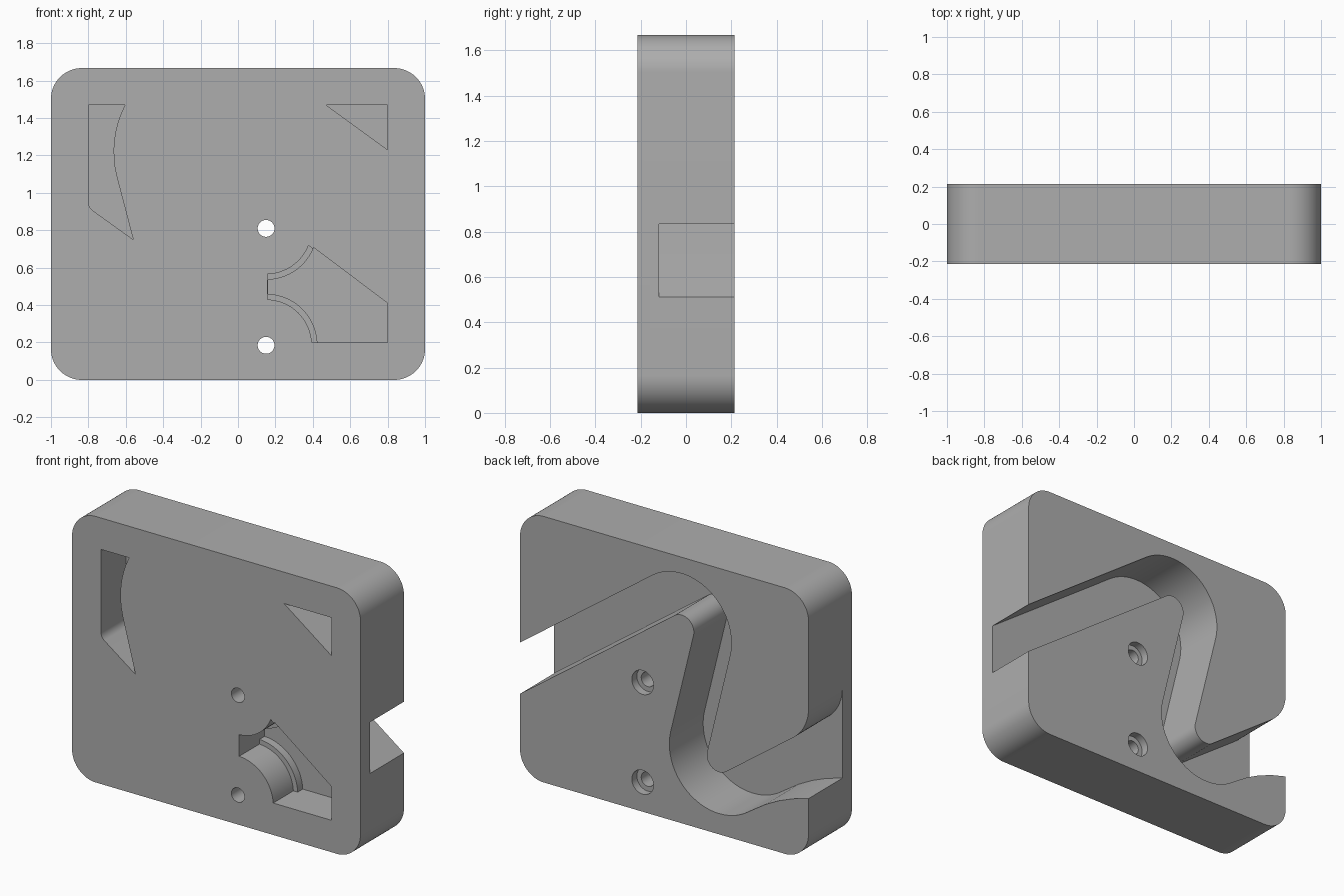
import bpy, bmesh
from math import sin, cos, radians

cube = bpy.data.objects.get("Cube")
if cube:
    bpy.data.objects.remove(cube, do_unlink=True)

# Overall block
HALF_T, HEIGHT, CORNER = 0.215, 1.667, 0.165
FRONT, BACK = -HALF_T, HALF_T
# Centres of the two channel bends, in (x, z)
BEND_A, BEND_B = (-0.12, 1.22), (-0.38, 0.475)
R_OUT, R_IN = 0.345, 0.085
TILT = 13.8                      # lean of the middle channel run
UP, DOWN = 54, 234               # normals of the sloping runs
HOLES = [(0.15, 0.81), (0.15, 0.185)]

grey = bpy.data.materials.new("plain_grey")
grey.use_nodes = True
grey.diffuse_color = (0.42, 0.42, 0.42, 1)
grey.node_tree.nodes["Principled BSDF"].inputs["Base Color"].default_value = (0.42, 0.42, 0.42, 1)


def arc(centre, r, a0, a1):
    """Points along an arc in the x-z plane, angles in degrees."""
    n = max(3, int(abs(a1 - a0) / 5))
    angles = [radians(a0 + (a1 - a0) * i / n) for i in range(n + 1)]
    return [(centre[0] + r * cos(a), centre[1] + r * sin(a)) for a in angles]


def prism(name, outline, y0, y1):
    """Extrude an x-z outline from y0 to y1."""
    bm = bmesh.new()
    face = bm.faces.new([bm.verts.new((x, y0, z)) for x, z in outline])
    out = bmesh.ops.extrude_face_region(bm, geom=[face])
    moved = [v for v in out["geom"] if isinstance(v, bmesh.types.BMVert)]
    bmesh.ops.translate(bm, verts=moved, vec=(0, y1 - y0, 0))
    bmesh.ops.recalc_face_normals(bm, faces=bm.faces)
    mesh = bpy.data.meshes.new(name)
    bm.to_mesh(mesh)
    bm.free()
    mesh.materials.append(grey)
    ob = bpy.data.objects.new(name, mesh)
    bpy.context.collection.objects.link(ob)
    return ob


def cut(target, outline, y0, y1):
    """Remove an extruded outline from the target."""
    tool = prism("cutter", outline, y0, y1)
    tool.hide_render = True
    mod = target.modifiers.new("cut", 'BOOLEAN')
    mod.operation, mod.solver, mod.object = 'DIFFERENCE', 'EXACT', tool
    bpy.context.view_layer.objects.active = target
    bpy.ops.object.modifier_apply(modifier=mod.name)
    bpy.data.objects.remove(tool, do_unlink=True)


# Rounded block
cx, top = 1 - CORNER, HEIGHT - CORNER
corners = [((cx, top), 0), ((-cx, top), 90), ((-cx, CORNER), 180), ((cx, CORNER), 270)]
block = prism("channel_block", [p for c, a in corners for p in arc(c, CORNER, a, a + 90)], FRONT, BACK)


# Winding channel in the back, open at both sides
def side_exit(r):
    """Point beyond the +x side on a sloping run at distance r from the upper bend."""
    slope = sin(radians(36)) / cos(radians(36))
    return (1.1, BEND_A[1] + r / cos(radians(36)) - slope * (1.1 - BEND_A[0]))


LIP = (-0.74, 0.953)
channel = [side_exit(R_OUT)]
channel += arc(BEND_A, R_OUT, UP, 180 + TILT)
channel += arc(BEND_B, R_IN, TILT, DOWN - 360)
channel += arc(LIP, 0.26, DOWN, 180) + [(-1.1, LIP[1])]
channel += arc((-1.228, -0.635), 1.05, 83, UP)
channel += arc(BEND_B, R_OUT, DOWN - 360, TILT)
channel += arc(BEND_A, R_IN, 180 + TILT, UP) + [side_exit(R_IN)]
cut(block, channel, -0.12, BACK + 0.1)

# Lightening pockets in the front
POCKET = FRONT + 0.25
left_pocket = [(-0.8, 1.47)] + arc(BEND_A, 0.545, 152.7, 180 + TILT)
left_pocket += [(-0.56, 0.75)] + arc(LIP, 0.06, DOWN, 180)
cut(block, left_pocket, FRONT - 0.1, POCKET)
cut(block, [(0.47, 1.47), (0.8, 1.47), (0.8, 1.23)], FRONT - 0.1, POCKET)

# Lower pocket, stepped around the two screw bosses
for boss, depth in ((0.245, 0.2), (0.275, 0.25)):
    outline = [(0.8, 0.2), (0.8, 0.41)]
    outline += arc(HOLES[0], boss, -22, -88) + arc(HOLES[1], boss, 88, 3.5)
    outline[-1] = (outline[-1][0], 0.2)
    cut(block, outline, FRONT - 0.1, FRONT + depth)

# Counterbored screw holes
for hole in HOLES:
    cut(block, arc(hole, 0.045, 0, 355), FRONT - 0.1, BACK + 0.1)
    cut(block, arc(hole, 0.075, 0, 355), BACK - 0.05, BACK + 0.1)

bpy.ops.object.select_all(action='DESELECT')
block.select_set(True)
bpy.context.view_layer.objects.active = block
bpy.ops.object.shade_smooth_by_angle(angle=radians(25))
